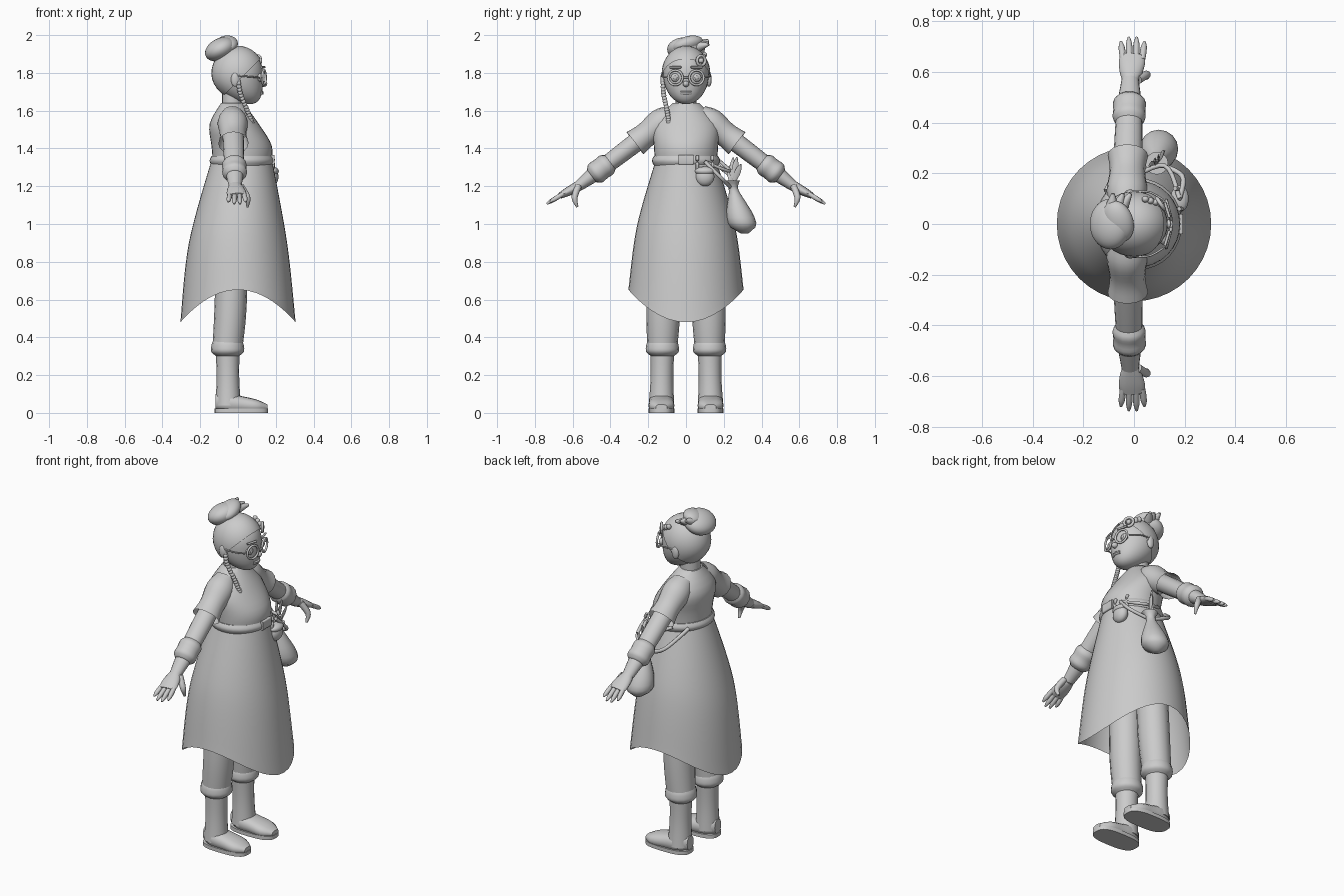
import bpy, bmesh, math
from mathutils import Vector, Matrix, Euler

default_cube = bpy.data.objects.get("Cube")
if default_cube:
    bpy.data.objects.remove(default_cube)

COLOUR = (0.6, 0.6, 0.6, 1)
clay = bpy.data.materials.new("clay_grey")
clay.use_nodes = True
clay.diffuse_color = COLOUR
clay.node_tree.nodes["Principled BSDF"].inputs["Base Color"].default_value = COLOUR

FORWARD, SIDEWAYS, UP = Vector((1, 0, 0)), Vector((0, 1, 0)), Vector((0, 0, 1))


def finish(name, bm, paired=False):
    """Store the mesh as a smooth object, mirrored sideways when it is one of a pair."""
    bmesh.ops.recalc_face_normals(bm, faces=bm.faces)
    mesh = bpy.data.meshes.new(name)
    bm.to_mesh(mesh)
    bm.free()
    mesh.materials.append(clay)
    for face in mesh.polygons:
        face.use_smooth = True
    mesh.set_sharp_from_angle(angle=math.radians(50))
    part = bpy.data.objects.new(name, mesh)
    bpy.context.scene.collection.objects.link(part)
    if paired:
        mirror = part.modifiers.new("other_side", "MIRROR")
        mirror.use_axis = (False, True, False)


def spline(values, t):
    """Smooth curve through evenly spaced numbers or vectors."""
    last = len(values) - 1
    i = max(min(int(t * last), last - 1), 0)
    f = t * last - i
    before, start, end, after = (values[min(max(k, 0), last)] for k in range(i - 1, i + 3))
    leave, arrive = (end - before) / 2, (after - start) / 2
    bend = (end - start) * 3 - leave * 2 - arrive
    return start + (leave + (bend + ((start - end) * 2 + leave + arrive) * f) * f) * f


def power_of(value, power):
    return math.copysign(abs(value) ** power, value)


def skin(spine, width, depth=None, axis=None, ref=FORWARD, sides=16, steps=12, power=1, cap=True):
    """Elliptical rings that follow a spine, with radii running smoothly along it."""
    bm = bmesh.new()
    spine = [Vector(point) for point in spine]
    centres = [spline(spine, i / steps) for i in range(steps + 1)]
    loops = []
    for i, centre in enumerate(centres):
        along = axis or (centres[min(i + 1, steps)] - centres[max(i - 1, 0)]).normalized()
        across = (ref - along * ref.dot(along)).normalized()
        other = along.cross(across)
        a, b = spline(width, i / steps), spline(depth or width, i / steps)
        angles = [math.tau * k / sides for k in range(sides)]
        loops.append([bm.verts.new(centre + across * a * power_of(math.cos(g), power)
                                   + other * b * power_of(math.sin(g), power)) for g in angles])
    for low, high in zip(loops, loops[1:]):
        for k in range(sides):
            bm.faces.new((low[k - 1], low[k], high[k], high[k - 1]))
    if cap:
        bm.faces.new(loops[0])
        bm.faces.new(loops[-1])
    return bm


def sweep(name, spine, width, depth=None, paired=False, **options):
    finish(name, skin(spine, width, depth, **options), paired)


def cord(name, spine, radius, paired=False, **options):
    sweep(name, spine, (radius,), paired=paired, ref=UP, sides=8, **options)


def hoop(name, centre, radius, thickness, yaw, paired=False):
    facing = Matrix.Rotation(yaw, 3, "Z")
    turns = [math.tau * k / 24 for k in range(25)]
    points = [Vector(centre) + facing @ Vector((0, math.cos(g), math.sin(g))) * radius for g in turns]
    sweep(name, points, (thickness,), paired=paired, ref=facing @ FORWARD, sides=8, steps=24)


def ball(centre, size, turn=(0, 0, 0)):
    bm = bmesh.new()
    place = Matrix.LocRotScale(Vector(centre), Euler(turn), Vector(size))
    bmesh.ops.create_uvsphere(bm, u_segments=32, v_segments=20, radius=1, matrix=place)
    return bm


def blob(name, centre, size, turn=(0, 0, 0), paired=False):
    finish(name, ball(centre, size, turn), paired)


# Torso and neck
waist, collar = Vector((.02, 0, 1.3)), Vector((-.03, 0, 1.64))
sweep("shirt_torso", (waist, (.02, 0, 1.41), (-.02, 0, 1.53), collar),
      (.15, .16, .13, .06), (.16, .17, .17, .07), axis=UP, sides=32)
sweep("neck", (collar - UP * .05, collar + UP * .08), (.055,), axis=UP)

# Long open skirt whose hem rises towards both sides
skirt_top, hem_rise = 1.34, .2
skirt = skin(((.02, 0, skirt_top), (0, 0, .9), (0, 0, .48)), (.16, .26, .305),
             axis=UP, sides=40, steps=16, cap=False)
for vert in skirt.verts:
    sideways = vert.co.y ** 2 / vert.co.xy.length_squared
    vert.co.z += (skirt_top - vert.co.z) * sideways * hem_rise
finish("skirt", skirt)

# Belt with buckle and loops
sweep("belt", (waist + UP * .01, waist + UP * .06), (.16, .17, .16), (.17, .18, .17), axis=UP, sides=32)
sweep("buckle", ((.18, -.04, 1.34), (.18, .04, 1.34)), (.014,), (.026,), power=.3)
for y in (.06, .14):
    front = Vector((.19 - y * .2, y, 1.33))
    cord("belt_loop", (front + UP * .03, front + FORWARD * .01, front - UP * .06), .009)

# Pouch, shoulder bag with herbs, and straps
pouch = Vector((.18, .1, 1.25))
blob("small_pouch", pouch, (.034, .05, .05))
blob("small_pouch_flap", pouch + UP * .03, (.036, .053, .024))
bag_mouth = Vector((.09, .24, 1.23))
bag_neck = bag_mouth - UP * .04
sweep("hanging_bag", (bag_mouth, (.1, .31, .95)), (.045, .024, .045, .07, .073, .02), axis=UP)
cord("front_strap", (pouch + UP * .08, (.19, .19, 1.24), bag_neck), .01)
cord("upper_strap", (pouch + UP * .08, (.12, .23, 1.28), (-.03, .17, 1.34)), .009)
cord("side_strap", ((-.11, .13, 1.34), (-.03, .25, 1.24), bag_neck), .011)
for k in range(4):
    tip = bag_mouth + Vector((k * .02 - .03, k * .02 - .01, .08 + .05 * math.sin(k)))
    sweep("herb_leaf", (bag_neck, tip), (.004,), (.005, .01, .016, .003), sides=8)

# Sleeves, arms and cuffs share one line from shoulder to wrist
shoulder, wrist = Vector((-.03, .07, 1.58)), Vector((-.015, .57, 1.2))


def on_arm(*fractions):
    return [shoulder.lerp(wrist, t) for t in fractions]


sweep("sleeve", on_arm(0, .4), (.06, .08, .07, .08), (.055, .078, .066, .074), paired=True, cap=False)
sweep("arm", on_arm(.2, 1), (.055, .056, .05, .034), (.05, .05, .044, .028), paired=True)
sweep("cuff", on_arm(.66, .86), (.05, .065, .063, .065, .045), (.045, .061, .059, .061, .04), paired=True)

# Hands
knuckles = Vector((-.005, .65, 1.16))
reach = Vector((0, .85, -.52))
sweep("palm", (wrist, knuckles + reach * .02), (.034, .045, .052, .048), (.028, .024, .016), paired=True)
for spread in (-1.5, -.5, .5, 1.5):
    root = knuckles + FORWARD * spread * .025
    tip = root + reach * (.105 - spread ** 2 * .01) + FORWARD * spread * .006
    sweep("finger", (root, tip), (.012, .013, .012, .005), paired=True, sides=10)
sweep("thumb", (wrist + FORWARD * .03, (.05, .59, 1.14), (.05, .575, 1.09)),
      (.018, .016, .006), paired=True, ref=SIDEWAYS, sides=10)

# Trousers gathered over the boots
ankle = Vector((-.055, .125, .3))
sweep("trouser", ((-.03, .11, .9), (-.04, .12, .55), ankle + UP * .05), (.085, .085, .08), (.09, .09, .08),
      paired=True, axis=UP)
sweep("trouser_gather", (ankle, ankle + UP * .08), (.06, .086, .086, .078), paired=True, axis=UP)

# Boots
sole = Vector((.018, .13, 0))
sweep("boot_shaft", (ankle + UP * .04, sole + Vector((-.07, 0, .04))), (.064, .06, .068), paired=True, axis=UP)
sweep("boot_foot", (sole + Vector((-.138, 0, .06)), sole + Vector((.138, 0, .03))), (.03, .064, .066, .066, .03),
      (.04, .05, .044, .034, .015), paired=True, axis=FORWARD, ref=SIDEWAYS, power=.8)
sweep("boot_sole", (sole, sole + UP * .022), (.142,), (.069,), paired=True, axis=UP, sides=32, steps=1, power=.7)


# Head and hair cap: a ball whose lower half stretches down and forward to the chin
head = Vector((0, 0, 1.795))


def skull(extra):
    bm = ball(head, (.133 + extra, .121 + extra, .14 + extra))
    for vert in bm.verts:
        drop = min(vert.co.z - head.z, 0)
        vert.co += Vector((3 * drop * drop, 0, drop * .15))
    return bm


finish("head", skull(0))
hair = skull(.008)
bmesh.ops.bisect_plane(hair, geom=hair.verts[:] + hair.edges[:] + hair.faces[:],
                       plane_co=head - UP * .04, plane_no=UP - FORWARD, clear_inner=True)
finish("hair_cap", hair)

# Face and spectacles
eye = Vector((.115, .056, 1.775))
blob("ear", (-.015, .122, 1.765), (.022, .014, .038), paired=True)
blob("eye", eye, (.016, .025, .022), paired=True)
blob("pupil", eye + FORWARD * .014, (.005, .01, .01), paired=True)
hoop("spectacle_rim", eye + FORWARD * .022, .039, .0065, .25, paired=True)
cord("spectacle_arm", (eye + SIDEWAYS * .04, (.06, .126, 1.78), (-.01, .127, 1.785)), .004, paired=True)
cord("eyebrow", [eye + Vector((.016 - .3 * y, y, .055)) for y in (-.03, 0, .03)], .006, paired=True)
blob("nose", (.136, 0, 1.742), (.019, .017, .016))
cord("spectacle_bridge", ((.143, -.02, eye.z), (.15, 0, eye.z), (.143, .02, eye.z)), .005)
for height in (1.69, 1.698):
    cord("lip", ((.122, -.028, height), (.131, 0, height), (.122, .028, height)), .0055)

# Bun with loose ends
bun = Vector((-.093, 0, 1.925))
blob("hair_bun", bun, (.086, .1, .058), (0, -.45, 0))
blob("bun_wrap", bun + Vector((.03, .01, .025)), (.062, .085, .042), (.25, -.35, .2))
for x in (.01, .05, .08):
    sweep("loose_hair", (bun, bun + Vector((x, .12, .05 - x * .3))), (.04, .028, .007), sides=8)

# Thin side braid
braid = [Vector(p) for p in ((0, -.12, 1.8), (.01, -.12, 1.7), (.05, -.1, 1.6), (.08, -.088, 1.52))]
cord("braid_core", braid, .01)
for k in range(4, 20):
    blob("braid_knot", spline(braid, k / 20), (.013, .013, .012), (.3, .3, 0))

# Hair ornament
flower = Vector((.105, .08, 1.865))
hoop("ornament_ring", flower, .026, .008, .6)
blob("ornament_bead", flower, (.012, .014, .014))
for k in range(1, 4):
    blob("ornament_petal", flower + Vector((-.02, .006, .01)) * k, (.014, .013, .016))
